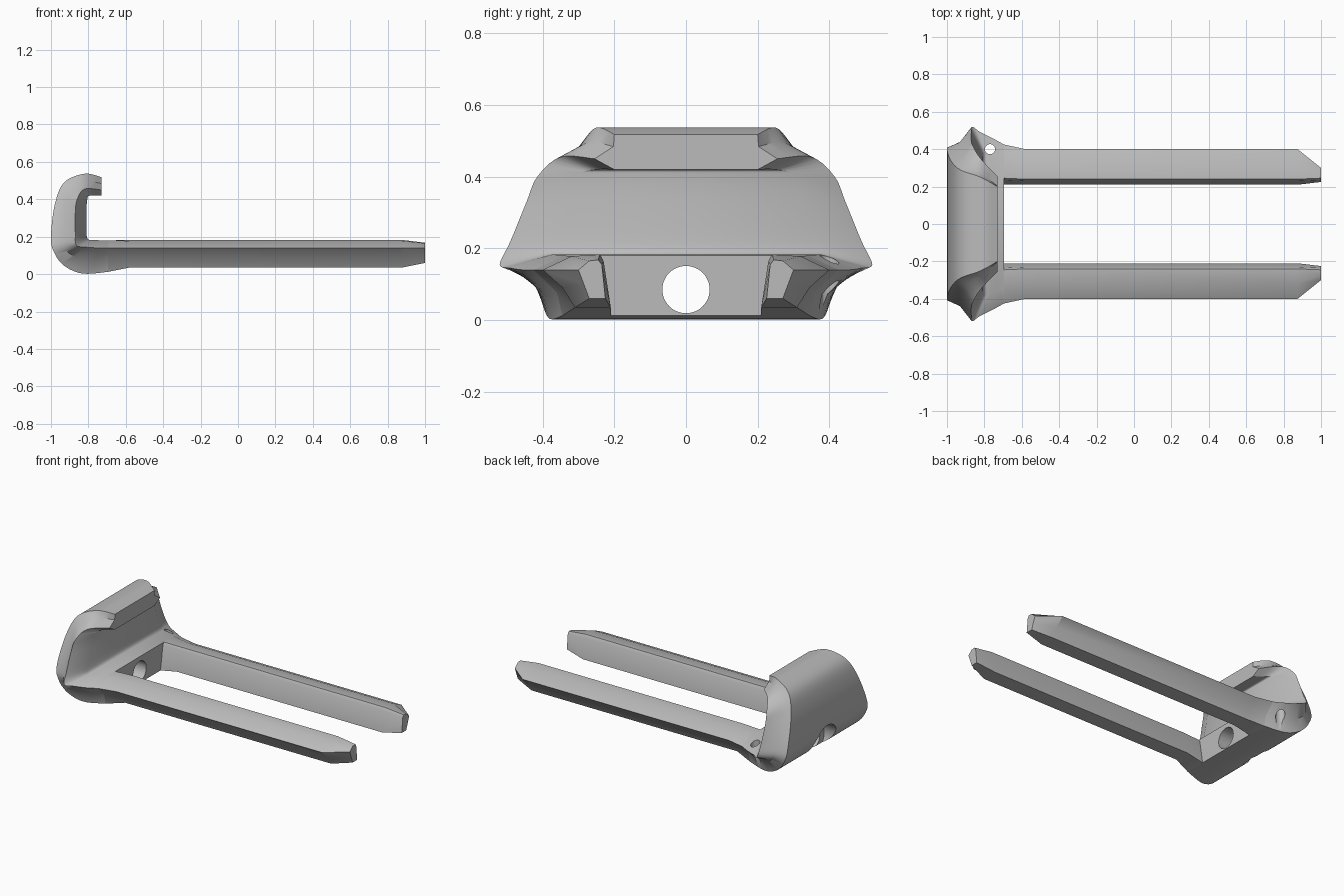
import bpy, bmesh, math
from mathutils import Vector

if "Cube" in bpy.data.objects:
    bpy.data.objects.remove(bpy.data.objects["Cube"], do_unlink=True)

grey = bpy.data.materials.new("plain grey")
grey.use_nodes = True
grey.diffuse_color = (0.5, 0.5, 0.5, 1)
grey.node_tree.nodes["Principled BSDF"].inputs["Base Color"].default_value = (0.5, 0.5, 0.5, 1)


def loft(name, rings):
    """Skin a list of closed rings and cap both ends."""
    bm = bmesh.new()
    rows = [[bm.verts.new(p) for p in r] for r in rings]
    n = len(rows[0])
    for a, b in zip(rows, rows[1:]):
        for i in range(n):
            j = (i + 1) % n
            bm.faces.new((a[i], a[j], b[j], b[i]))
    bm.faces.new(rows[0][::-1])
    bm.faces.new(rows[-1])
    bmesh.ops.recalc_face_normals(bm, faces=bm.faces)
    mesh = bpy.data.meshes.new(name)
    bm.to_mesh(mesh)
    bm.free()
    mesh.materials.append(grey)
    ob = bpy.data.objects.new(name, mesh)
    bpy.context.collection.objects.link(ob)
    return ob


def smooth(ob, angle):
    bpy.ops.object.select_all(action='DESELECT')
    ob.select_set(True)
    bpy.context.view_layer.objects.active = ob
    bpy.ops.object.shade_smooth_by_angle(angle=math.radians(angle))


def spline(p, t):
    """Catmull-Rom point between p[1] and p[2]."""
    a, b, c, d = p
    return 0.5 * (2 * b + (c - a) * t + (2 * a - 5 * b + 4 * c - d) * t * t
                  + (3 * b - a - 3 * c + d) * t ** 3)


# Hook: outer edge, side ridge and inner edge as (x, z, half width), lip to foot
sections = [
    [(-.73, .518, .20), (-.73, .45, .255), (-.73, .42, .20)],
    [(-.82, .537, .25), (-.82, .455, .35), (-.79, .42, .25)],
    [(-.93, .49, .29), (-.86, .40, .415), (-.805, .405, .30)],
    [(-.98, .37, .34), (-.87, .33, .445), (-.81, .34, .32)],
    [(-1, .20, .40), (-.87, .22, .49), (-.81, .22, .36)],
    [(-.985, .12, .41), (-.865, .155, .52), (-.80, .185, .38)],
    [(-.93, .045, .40), (-.82, .145, .49), (-.77, .183, .37)],
    [(-.83, .003, .38), (-.75, .14, .455), (-.73, .18, .36)],
    [(-.695, .012, .345), (-.695, .14, .425), (-.695, .18, .34)],
]
sections = [[Vector(p) for p in s] for s in sections]
padded = [sections[0]] + sections + [sections[-1]]
rings = []
steps = 5
for k in range(len(sections) - 1):
    for s in range(steps + (k == len(sections) - 2)):
        o, m, i = [spline([padded[k + q][e] for q in range(4)], s / steps) for e in range(3)]
        hollow = (o + m) / 2 - Vector((0, 0, .025))
        half = [o, hollow, m, i]
        rings.append([(p.x, -p.z, p.y) for p in half] + [(p.x, p.z, p.y) for p in half[::-1]])
hook = loft("hook_plate", rings)

# Prongs: (y, z) sections from the foot out to the bevelled tip
root = [(.21, .012), (.235, .165), (.245, .18), (.34, .18), (.425, .14), (.36, .076), (.345, .012)]
arm = [(.21, .035), (.23, .165), (.24, .183), (.32, .178), (.40, .14), (.345, .09), (.31, .035)]
tip = [(.225, .06), (.235, .155), (.245, .168), (.27, .165), (.30, .14), (.285, .10), (.27, .06)]
for side, name in ((1, "left_prong"), (-1, "right_prong")):
    stations = ((-.695, root), (-.58, arm), (.875, arm), (1, tip))
    prong = loft(name, [[(x, side * y, z) for y, z in sec] for x, sec in stations])
    smooth(prong, 28)


def drill(name, radius, depth, location, tilt):
    bpy.ops.mesh.primitive_cylinder_add(vertices=48, radius=radius, depth=depth,
                                        location=location, rotation=(0, tilt, 0))
    cutter = bpy.context.object
    cutter.name = name
    cutter.data.materials.append(grey)
    mod = hook.modifiers.new(name, 'BOOLEAN')
    mod.operation = 'DIFFERENCE'
    mod.solver = 'EXACT'
    mod.object = cutter
    bpy.context.view_layer.objects.active = hook
    bpy.ops.object.modifier_apply(modifier=name)
    bpy.data.objects.remove(cutter, do_unlink=True)


# Bolt hole through the foot with a wider seat at the back, and a small upright hole
drill("bolt_hole", .066, .8, (-.85, 0, .085), math.pi / 2)
drill("bolt_seat", .11, .2, (-1, 0, .085), math.pi / 2)
drill("pin_hole", .027, .8, (-.77, .40, .1), 0)
smooth(hook, 32)
